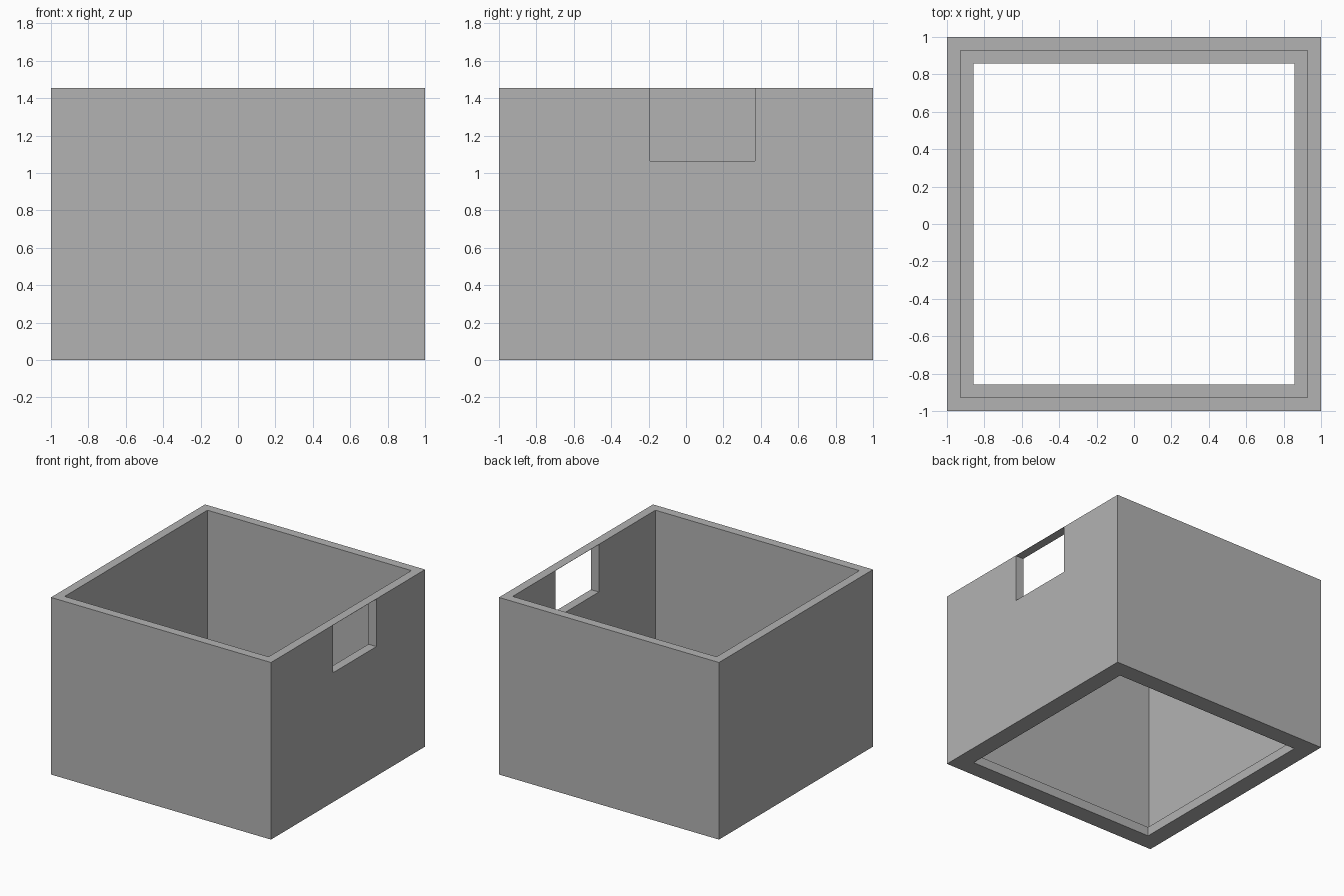
import bpy
import bmesh

cube = bpy.data.objects.get("Cube")
if cube:
    bpy.data.objects.remove(cube, do_unlink=True)

HEIGHT = 1.455
INNER = 0.927      # half width inside the walls
OPENING = 0.857    # half width of the floor opening
LEDGE = 0.075      # ledge height

# Material
grey = bpy.data.materials.new("plain grey")
grey.use_nodes = True
colour = (0.45, 0.45, 0.45, 1)
grey.diffuse_color = colour
grey.node_tree.nodes["Principled BSDF"].inputs["Base Color"].default_value = colour


def make_object(name, bm):
    bmesh.ops.recalc_face_normals(bm, faces=bm.faces)
    mesh = bpy.data.meshes.new(name)
    bm.to_mesh(mesh)
    bm.free()
    mesh.materials.append(grey)
    obj = bpy.data.objects.new(name, mesh)
    bpy.context.collection.objects.link(obj)
    return obj


def square_sweep(name, profile):
    """Sweep a closed (half width, height) profile around a square."""
    bm = bmesh.new()
    corners = [(-1, -1), (1, -1), (1, 1), (-1, 1)]
    rings = [[bm.verts.new((r * x, r * y, z)) for x, y in corners] for r, z in profile]
    for i, low in enumerate(rings):
        high = rings[(i + 1) % len(rings)]
        for j in range(4):
            k = (j + 1) % 4
            bm.faces.new((low[j], low[k], high[k], high[j]))
    return make_object(name, bm)


def box(name, low, high):
    bm = bmesh.new()
    bmesh.ops.create_cube(bm, size=1)
    for v in bm.verts:
        v.co = [b if c > 0 else a for a, b, c in zip(low, high, v.co)]
    return make_object(name, bm)


# Walls with an inward ledge around the open floor
walls = square_sweep("box_walls", [
    (1, 0), (1, HEIGHT), (INNER, HEIGHT),
    (INNER, LEDGE), (OPENING, LEDGE), (OPENING, 0)])

# Window through the left wall, leaving a very thin strip of rim above it
cutter = box("window_cutter", (0.89, -0.193, 1.063), (1.1, 0.369, HEIGHT - 0.002))
cutter.hide_render = True
cut = walls.modifiers.new("window", 'BOOLEAN')
cut.operation = 'DIFFERENCE'
cut.solver = 'EXACT'
cut.object = cutter
bpy.context.view_layer.objects.active = walls
bpy.ops.object.modifier_apply(modifier=cut.name)
bpy.data.objects.remove(cutter, do_unlink=True)
